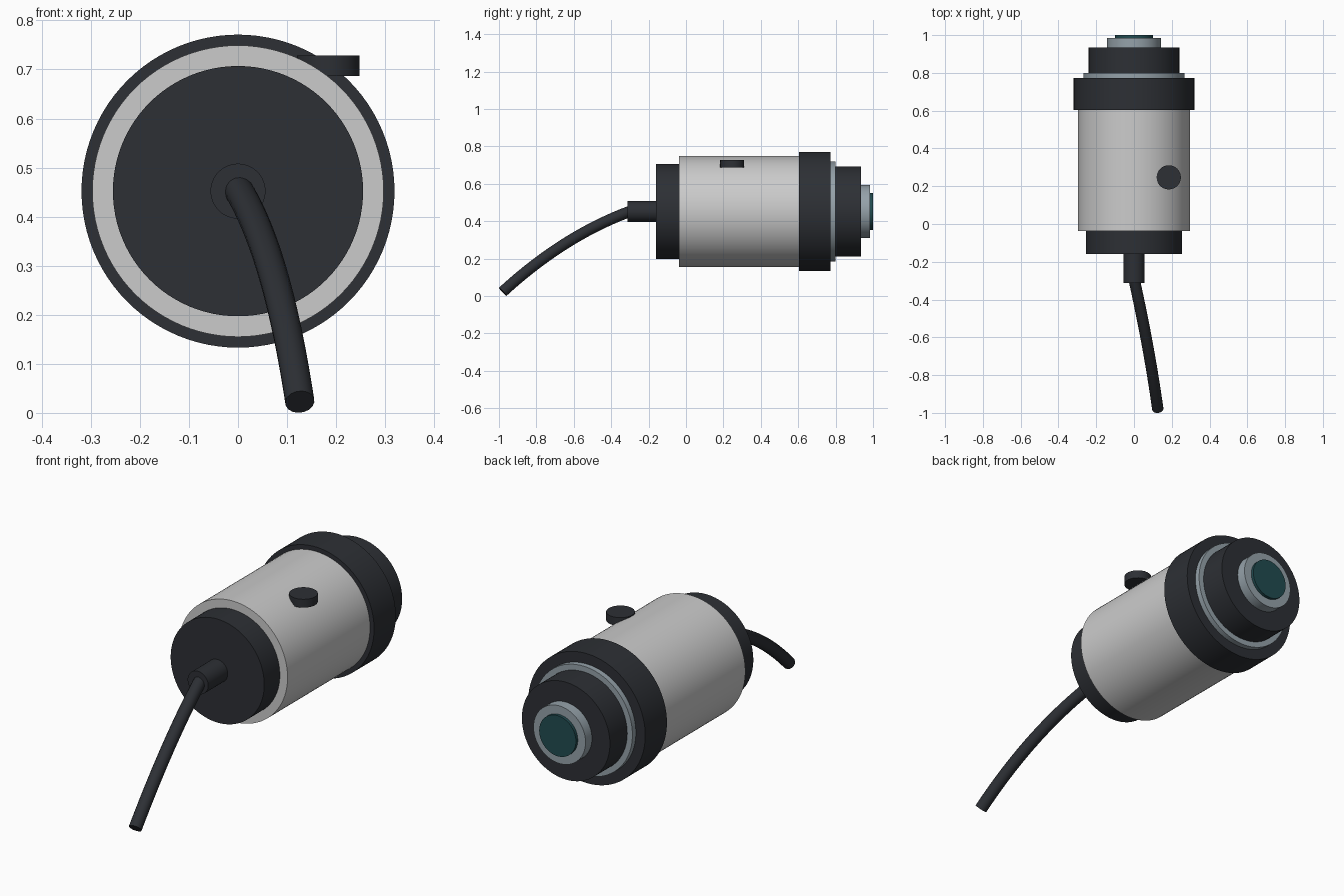
import bpy, math
from mathutils import Vector

if "Cube" in bpy.data.objects:
    bpy.data.objects.remove(bpy.data.objects["Cube"])

AXIS_Z = 0.452


def material(name, rgb):
    m = bpy.data.materials.new(name)
    m.diffuse_color = (*rgb, 1.0)
    m.use_nodes = True
    m.node_tree.nodes["Principled BSDF"].inputs["Base Color"].default_value = m.diffuse_color
    return m


DARK = material("dark_plastic", (0.026, 0.029, 0.035))
SHELL = material("light_shell", (0.52, 0.54, 0.53))
METAL = material("metal", (0.30, 0.36, 0.40))
GLASS = material("lens_glass", (0.015, 0.07, 0.08))


def cylinder(name, radius, a, b, mat, sides=96):
    """Closed cylinder running from point a to point b."""
    a, b = Vector(a), Vector(b)
    bpy.ops.mesh.primitive_cylinder_add(
        vertices=sides, radius=radius, depth=(b - a).length, location=(a + b) / 2,
        rotation=(b - a).to_track_quat('Z', 'Y').to_euler())
    ob = bpy.context.object
    ob.name = name
    ob.data.materials.append(mat)
    bpy.ops.object.shade_smooth_by_angle(angle=math.radians(35))
    return ob


# Coaxial housing parts: name, radius, start y, end y, material
for name, r, y0, y1, mat in [
    ("cable_boss", 0.056, -0.312, -0.15, DARK),
    ("rear_cap", 0.255, -0.16, -0.03, DARK),
    ("body", 0.297, -0.038, 0.61, SHELL),
    ("grip_ring", 0.319, 0.604, 0.773, DARK),
    ("metal_collar", 0.268, 0.765, 0.80, METAL),
    ("front_cap", 0.24, 0.79, 0.935, DARK),
    ("lens_ring", 0.142, 0.925, 0.985, METAL),
    ("lens", 0.10, 0.975, 1.0, GLASS),
]:
    cylinder(name, r, (0, y0, AXIS_Z), (0, y1, AXIS_Z), mat)

# Round button on the upper right of the body
cylinder("button", 0.064, (0.184, 0.247, 0.687), (0.184, 0.247, 0.728), DARK, 48)

# Drooping cable: quadratic arc swept with a round section
p0, p1, p2 = Vector((0, -0.29, 0.456)), Vector((0.08, -0.65, 0.325)), Vector((0.126, -0.98, 0.0225))
curve = bpy.data.curves.new("cable", 'CURVE')
curve.dimensions = '3D'
curve.bevel_depth = 0.03
curve.bevel_resolution = 6
curve.use_fill_caps = True
curve.resolution_u = 24
spline = curve.splines.new('BEZIER')
spline.bezier_points.add(1)
handles = [p0 + (p1 - p0) * 2 / 3, p2 + (p1 - p2) * 2 / 3]
for bp, co, left, right in zip(spline.bezier_points, (p0, p2),
                               (p0 - (p1 - p0) * 0.3, handles[1]),
                               (handles[0], p2 + (p2 - p1) * 0.3)):
    bp.handle_left_type = bp.handle_right_type = 'FREE'
    bp.co, bp.handle_left, bp.handle_right = co, left, right
cable = bpy.data.objects.new("cable", curve)
bpy.context.collection.objects.link(cable)
curve.materials.append(DARK)
